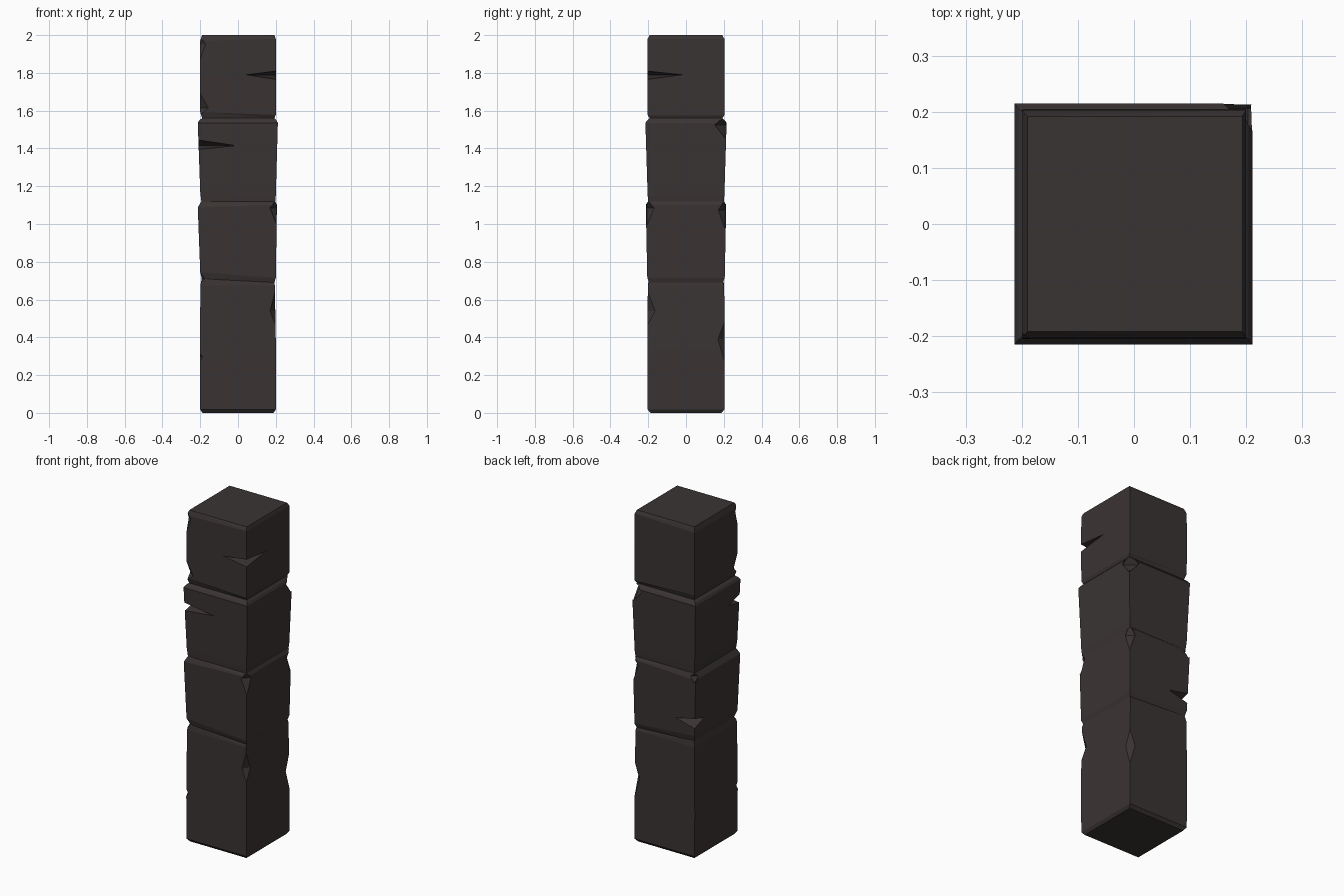
import bpy, bmesh

stone = bpy.data.materials.new("dark stone")
stone.diffuse_color = (0.042, 0.034, 0.033, 1)


def make_object(name, bm):
    bmesh.ops.recalc_face_normals(bm, faces=bm.faces)
    me = bpy.data.meshes.new(name)
    bm.to_mesh(me)
    bm.free()
    me.materials.append(stone)
    ob = bpy.data.objects.new(name, me)
    bpy.context.collection.objects.link(ob)
    return ob


# Column: square rings (z, left x, right x, front/back y, tilt of z along x)
rings = [(0, .188, .188, .188, 0), (.018, .2, .2, .203, 0),
         (.30, .202, .201, .205, .06), (.675, .199, .195, .202, .0),
         (.70, .192, .193, .196, -.02), (.73, .2, .2, .205, -.03),
         (1.095, .213, .206, .213, .015), (1.12, .194, .197, .2, .0),
         (1.16, .2, .2, .203, -.02), (1.535, .213, .211, .215, 0),
         (1.548, .206, .204, .206, 0), (1.56, .190, .193, .193, 0),
         (1.585, .2, .2, .203, -.015), (1.79, .2, .2, .205, 0),
         (1.975, .2, .2, .203, .01), (2, .19, .193, .192, 0)]
bm = bmesh.new()
loops = []
for z, left, right, y, tilt in rings:
    loops.append([bm.verts.new((right if sx > 0 else -left, sy * y, z + sx * tilt / 2))
                  for sx, sy in ((-1, -1), (1, -1), (1, 1), (-1, 1))])
for a, b in zip(loops, loops[1:]):
    for i in range(4):
        j = (i + 1) % 4
        bm.faces.new((a[i], a[j], b[j], b[i]))
bm.faces.new(loops[0])
bm.faces.new(loops[-1])
bmesh.ops.triangulate(bm, faces=bm.faces)
column = make_object("column", bm)

# Chips and cracks: corner signs, z low / middle / high, reach along x and y
chips = [(1, -1, .45, .54, .68, .036, .05), (1, -1, .99, 1.085, 1.13, .04, .04),
         (1, -1, 1.765, 1.79, 1.81, .16, .19),
         (-1, -1, 1.86, 1.95, 2.01, .035, .025), (-1, -1, 1.57, 1.615, 1.70, .05, .04),
         (-1, -1, 1.395, 1.415, 1.445, .20, .10), (-1, -1, .68, .71, .75, .04, .03),
         (-1, -1, .27, .295, .32, .018, .018),
         (1, 1, .26, .39, .50, .04, .04), (1, 1, .97, 1.075, 1.13, .04, .037),
         (1, 1, 1.45, 1.525, 1.57, .07, .06),
         (-1, 1, .79, .825, .85, .13, .09), (-1, 1, 1.06, 1.1, 1.13, .03, .03)]
bm = bmesh.new()
for sx, sy, z0, z1, z2, wx, wy in chips:
    cx, cy = sx * .203, sy * .206
    mid = [bm.verts.new((cx + dx * wx, cy + dy * wy, z1))
           for dx, dy in ((1, 0), (0, 1), (-1, 0), (0, -1))]
    for z in (z0, z2):
        tip = bm.verts.new((cx, cy, z))
        for i in range(4):
            bm.faces.new((mid[i], mid[(i + 1) % 4], tip))
cutter = make_object("chip_cutters", bm)
cutter.hide_render = True
cutter.hide_set(True)

mod = column.modifiers.new("chips", 'BOOLEAN')
mod.operation = 'DIFFERENCE'
mod.solver = 'EXACT'
mod.object = cutter
